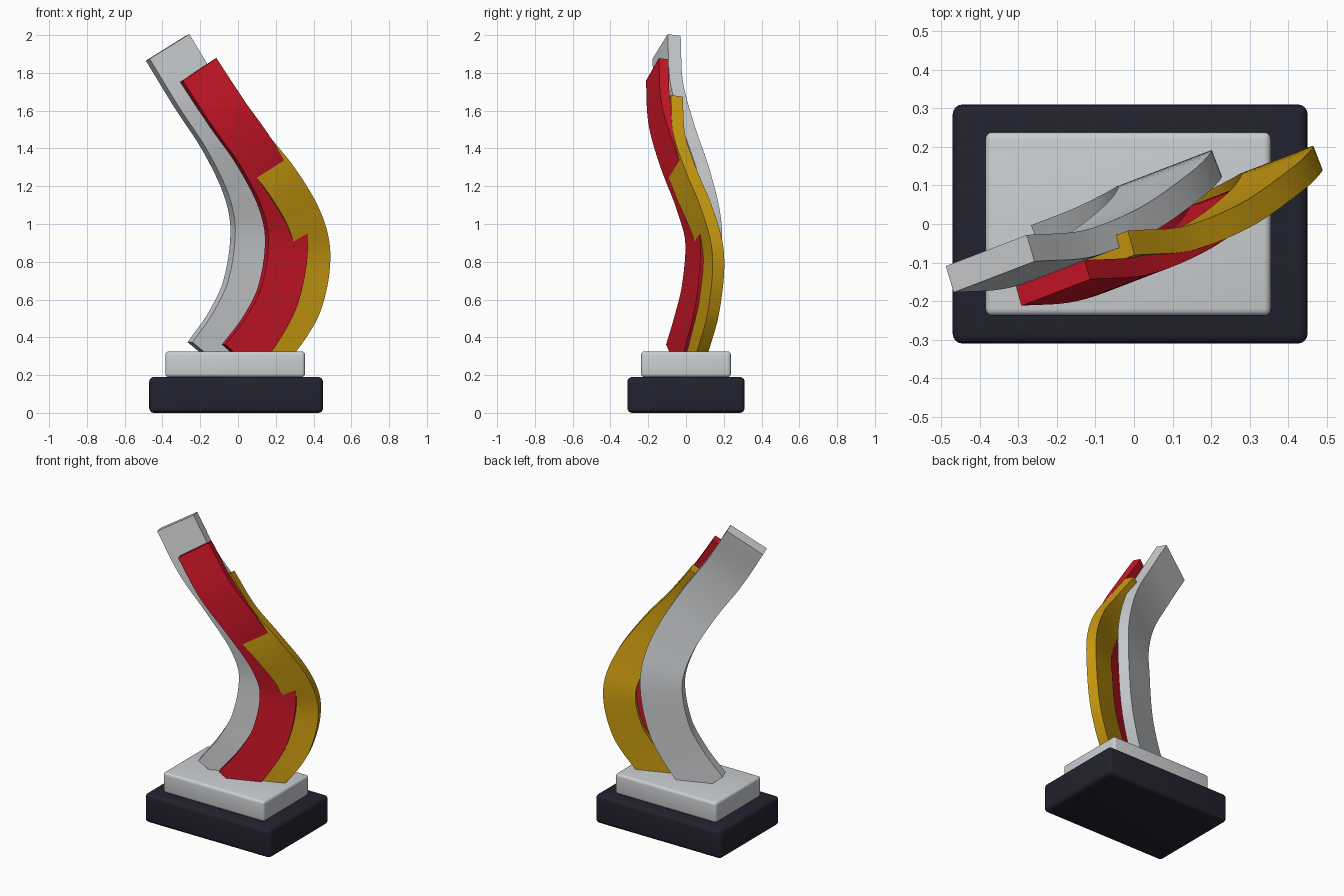
import bpy, bmesh, math
from mathutils import Vector

cube = bpy.data.objects.get("Cube")
if cube:
    bpy.data.objects.remove(cube, do_unlink=True)


def material(name, rgb):
    m = bpy.data.materials.new(name)
    m.use_nodes = True
    m.diffuse_color = (*rgb, 1)
    m.node_tree.nodes["Principled BSDF"].inputs["Base Color"].default_value = (*rgb, 1)
    return m


silver = material("silver", (0.60, 0.62, 0.64))
red = material("red", (0.60, 0.008, 0.02))
gold = material("gold", (0.60, 0.33, 0.005))
dark = material("dark_navy", (0.016, 0.016, 0.028))


def finish(name, bm, mat):
    bmesh.ops.recalc_face_normals(bm, faces=bm.faces)
    mesh = bpy.data.meshes.new(name)
    bm.to_mesh(mesh)
    bm.free()
    mesh.materials.append(mat)
    ob = bpy.data.objects.new(name, mesh)
    bpy.context.collection.objects.link(ob)
    bpy.ops.object.select_all(action='DESELECT')
    ob.select_set(True)
    bpy.context.view_layer.objects.active = ob
    bpy.ops.object.shade_smooth_by_angle(angle=math.radians(35))
    return ob


# Rounded plinth blocks
def block(name, size, centre, radius, mat):
    bm = bmesh.new()
    bmesh.ops.create_cube(bm, size=1)
    for v in bm.verts:
        v.co = Vector(a * b for a, b in zip(v.co, size)) + Vector(centre)
    bmesh.ops.bevel(bm, geom=bm.edges[:], offset=radius, segments=4,
                    profile=0.5, affect='EDGES')
    finish(name, bm, mat)


block("lower_plinth", (0.92, 0.62, 0.19), (-0.01, 0, 0.095), 0.025, dark)
block("upper_plinth", (0.74, 0.476, 0.135), (-0.015, 0, 0.2575), 0.018, silver)

# Shared centre line of the ribbons: (height fraction, x, y) from the foot
PATH = [(0, 0, 0), (0.1, 0.115, 0.045), (0.225, 0.21, 0.09), (0.41, 0.252, 0.11),
        (0.55, 0.21, 0.06), (0.71, 0.085, -0.03), (0.85, -0.065, -0.09),
        (1, -0.215, -0.103)]


def sample(t):
    """Smooth cubic interpolation of the centre line."""
    i = max(k for k in range(len(PATH) - 1) if PATH[k][0] <= t + 1e-9)

    def slope(k, c):
        a, b = PATH[max(k - 1, 0)], PATH[min(k + 1, len(PATH) - 1)]
        return (b[c] - a[c]) / (b[0] - a[0])

    p, q = PATH[i], PATH[i + 1]
    h = q[0] - p[0]
    u = (t - p[0]) / h
    return [(2*u**3 - 3*u*u + 1) * p[c] + (u**3 - 2*u*u + u) * h * slope(i, c)
            + (3*u*u - 2*u**3) * q[c] + (u**3 - u*u) * h * slope(i + 1, c) for c in (1, 2)]


# Curved ribbons with a flat rectangular section square to the path
def ribbon(name, foot, height, width, thick, mat, steps=56):
    turn = math.radians(21)
    facing = Vector((math.sin(turn), -math.cos(turn), 0))
    pts = []
    for k in range(steps + 1):
        x, y = sample(k / steps)
        pts.append(Vector(foot) + Vector((x, y, height * k / steps)))
    bm = bmesh.new()
    rings = []
    for k, p in enumerate(pts):
        tangent = (pts[min(k + 1, steps)] - pts[max(k - 1, 0)]).normalized()
        across = tangent.cross(facing).normalized()
        out = across.cross(tangent)
        rings.append([bm.verts.new(p + across * a * width / 2 + out * b * thick / 2)
                      for a, b in ((-1, -1), (1, -1), (1, 1), (-1, 1))])
    for r, s in zip(rings, rings[1:]):
        for j in range(4):
            n = (j + 1) % 4
            bm.faces.new((r[j], r[n], s[n], s[j]))
    bm.faces.new(rings[0])
    bm.faces.new(rings[-1])
    finish(name, bm, mat)


ribbon("silver_ribbon", (-0.158, 0.0, 0.295), 1.64, 0.26, 0.072, silver)
ribbon("red_ribbon", (0.005, -0.05, 0.29), 1.525, 0.225, 0.052, red)
ribbon("gold_ribbon", (0.132, 0.025, 0.285), 1.335, 0.20, 0.066, gold)
